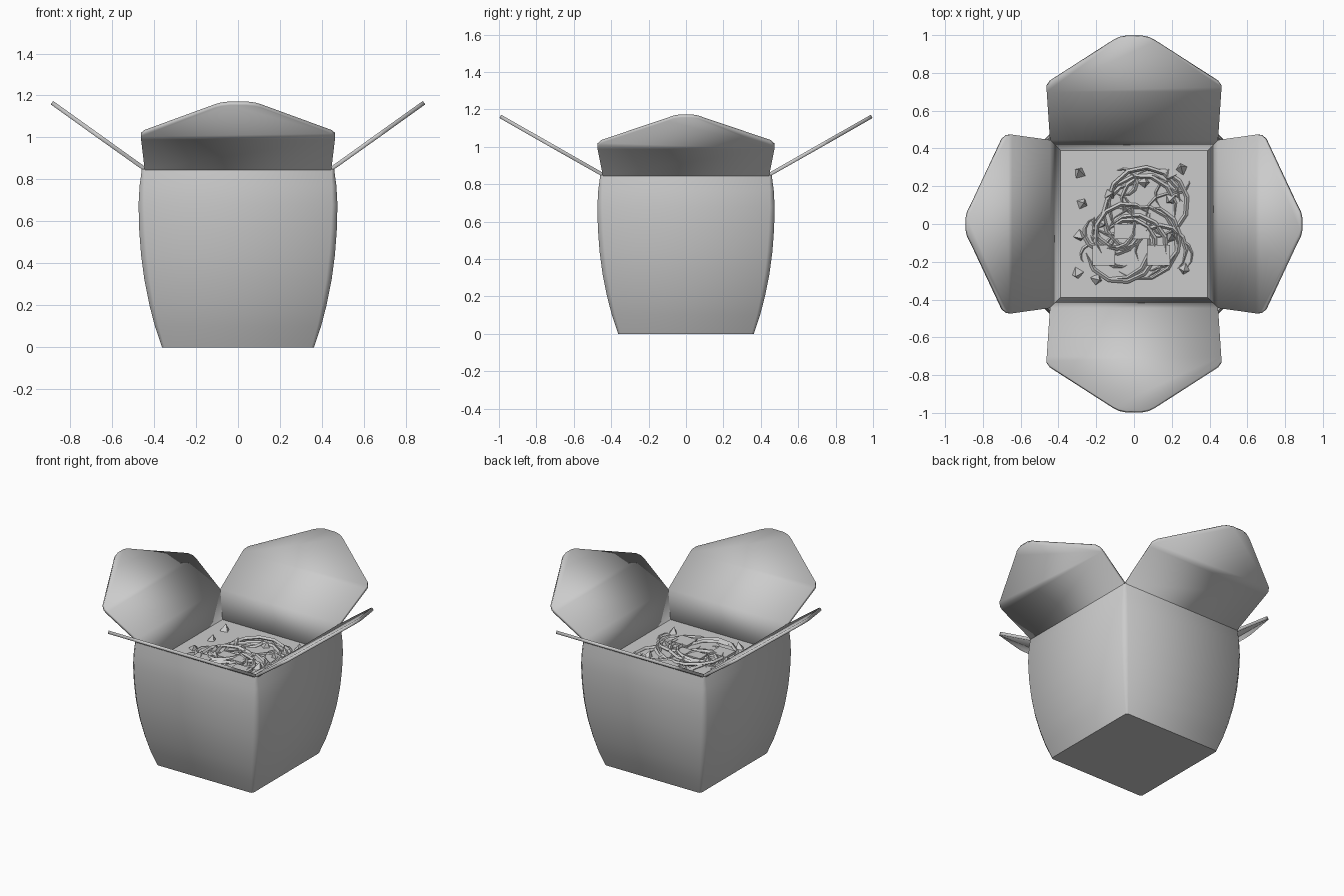
import bpy, bmesh, math, random
from mathutils import Matrix, Vector, Euler

random.seed(4)
if "Cube" in bpy.data.objects:
    bpy.data.objects.remove(bpy.data.objects["Cube"], do_unlink=True)

GREY = (0.6, 0.6, 0.6, 1)
card = bpy.data.materials.new("plain grey")
card.use_nodes = True
card.diffuse_color = GREY
card.node_tree.nodes["Principled BSDF"].inputs["Base Color"].default_value = GREY

FOOD_Z, FOOD_HALF = 0.69, 0.39
RIM_Z, RIM_HALF = 0.862, 0.445


def finish(bm, name, smooth=None):
    """Turn a bmesh into a named grey object."""
    mesh = bpy.data.meshes.new(name)
    bm.to_mesh(mesh)
    bm.free()
    mesh.materials.append(card)
    obj = bpy.data.objects.new(name, mesh)
    bpy.context.collection.objects.link(obj)
    if smooth:
        bpy.ops.object.select_all(action="DESELECT")
        obj.select_set(True)
        bpy.context.view_layer.objects.active = obj
        bpy.ops.object.shade_smooth_by_angle(angle=math.radians(smooth))
    return obj


# Bulging carton body: chamfered square rings lofted upward
bm = bmesh.new()
rings = []
for z, half, cut in [(0, .362, .012), (.1, .396, .018), (.2, .422, .023),
                     (.32, .446, .026), (.44, .462, .028), (.56, .471, .028),
                     (.68, .474, .026), (.77, .469, .022), (.85, .458, .012)]:
    ring = []
    for k in range(4):
        turn = Matrix.Rotation(k * math.pi / 2, 3, "Z")
        for p in [(half, half - cut), (half - cut, half)]:
            ring.append(bm.verts.new(turn @ Vector((*p, z))))
    rings.append(ring)
for low, high in zip(rings, rings[1:]):
    for i in range(8):
        j = (i + 1) % 8
        bm.faces.new((low[i], low[j], high[j], high[i]))
bm.faces.new(reversed(rings[0]))
finish(bm, "carton_body", 50)


# Four flaps, each continuing down as a sloped inner wall
def flap(name, angle, slope, sides, tip):
    """sides and tip hold (half width, distance out) pairs, from rim to point."""
    bm = bmesh.new()
    turn = Matrix.Rotation(angle, 3, "Z")

    def pair(half, out, z):
        return [bm.verts.new(turn @ Vector((s * half, -out, z))) for s in (-1, 1)]

    def on_flap(half, out):
        return pair(half, out, RIM_Z + slope * (out - RIM_HALF))

    rows = [pair(FOOD_HALF, FOOD_HALF, FOOD_Z), pair(RIM_HALF, RIM_HALF, RIM_Z)]
    rows += [on_flap(*p) for p in sides]
    for a, b in zip(rows, rows[1:]):
        bm.faces.new((a[0], b[0], b[1], a[1]))
    edge = [rows[-1]] + [on_flap(*p) for p in tip]
    bm.faces.new([e[0] for e in edge] + [e[1] for e in reversed(edge)])
    bm.normal_update()
    obj = finish(bm, name, 50)
    thick = obj.modifiers.new("card thickness", "SOLIDIFY")
    thick.thickness = 0.02
    thick.offset = -1
    return obj


for name, angle in [("front_flap", 0), ("back_flap", math.pi)]:
    flap(name, angle, 0.57, [(.462, .70)],
         [(.463, .725), (.445, .75), (.11, .965), (.08, .98), (.04, .988)])
for name, angle in [("left_flap", math.pi / 2), ("right_flap", -math.pi / 2)]:
    flap(name, angle, 0.715, [(.473, .645)],
         [(.472, .665), (.452, .69), (.10, .855), (.065, .873), (.03, .881)])

# Flat top of the food
bm = bmesh.new()
bmesh.ops.create_grid(bm, x_segments=1, y_segments=1, size=FOOD_HALF,
                      matrix=Matrix.Translation((0, 0, FOOD_Z)))
finish(bm, "food_surface")

# Noodles: tilted coarse loops, mostly sunk into the food
bm = bmesh.new()
for n in range(26):
    radius = random.uniform(.05, .2)
    room = .31 - radius
    centre = Vector((random.uniform(-room, room), random.uniform(-room, room),
                     FOOD_Z - random.uniform(.004, .016)))
    tilt = Euler((random.uniform(-.12, .12), random.uniform(-.12, .12),
                  random.uniform(0, 6))).to_matrix()
    steps = 12
    loops = []
    for i in range(steps):
        a = 2 * math.pi * i / steps
        out = Vector((math.cos(a), math.sin(a), 0))
        loops.append([bm.verts.new(centre + tilt @ (out * (radius + dx) + Vector((0, 0, dz))))
                      for dx, dz in [(.012, 0), (0, .012), (-.012, 0), (0, -.012)]])
    for i in range(steps):
        a, b = loops[i], loops[(i + 1) % steps]
        for k in range(4):
            m = (k + 1) % 4
            bm.faces.new((a[k], b[k], b[m], a[m]))
finish(bm, "noodles")

# Meat slabs lying almost flush with the surface
bm = bmesh.new()
for x, y, w, d in [(-.01, -.04, .19, .08), (-.16, -.165, .12, .11), (.13, -.165, .12, .11)]:
    bmesh.ops.create_cube(bm, size=1, matrix=Matrix.Translation((x, y, FOOD_Z))
                          @ Matrix.Diagonal((w, d, .03, 1)))
finish(bm, "meat_slabs")

# Pointed vegetable chunks
bm = bmesh.new()
for x, y in [(-.29, .28), (-.12, .16), (-.27, .11), (.06, .22), (.185, .25),
             (.25, .3), (.19, .125), (-.165, 0), (-.28, -.07), (.2, -.06),
             (.265, -.245), (-.305, -.27), (-.19, -.295)]:
    spin = Euler((random.uniform(-.4, .4), random.uniform(-.4, .4), random.uniform(0, 3)))
    bmesh.ops.create_cone(bm, segments=4, radius1=.036, radius2=0, depth=.05, cap_ends=True,
                          matrix=Matrix.Translation((x, y, FOOD_Z + .016)) @ spin.to_matrix().to_4x4())
finish(bm, "vegetable_chunks")
